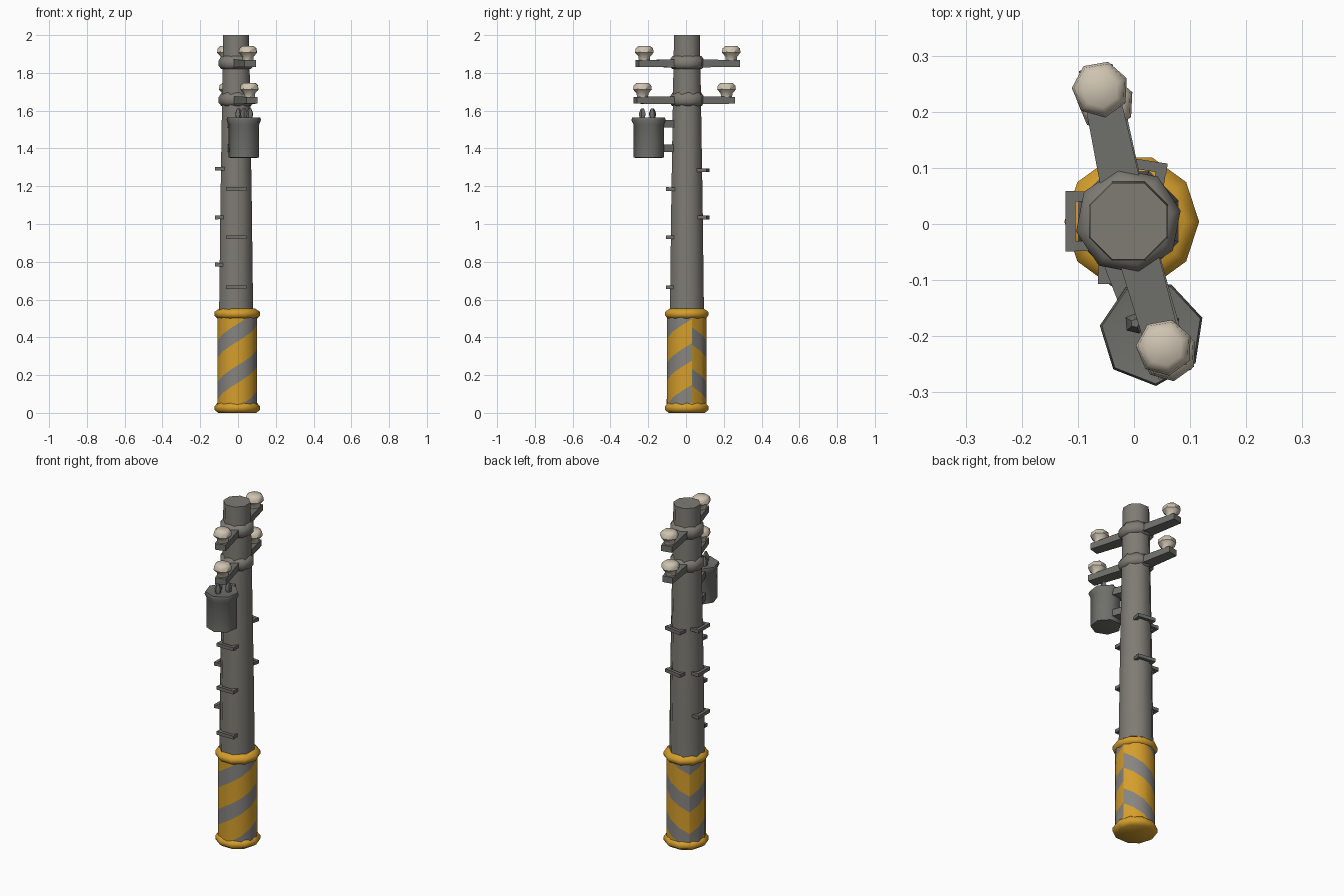
import bpy, bmesh, math
from mathutils import Vector, Matrix

if "Cube" in bpy.data.objects:
    bpy.data.objects.remove(bpy.data.objects["Cube"])


def material(name, rgb):
    m = bpy.data.materials.new(name)
    m.use_nodes = True
    m.diffuse_color = (*rgb, 1)
    m.node_tree.nodes["Principled BSDF"].inputs["Base Color"].default_value = (*rgb, 1)
    return m


CONCRETE = material("concrete_grey", (0.21, 0.20, 0.175))
STEEL = material("dark_steel", (0.16, 0.16, 0.145))
SLEEVE = material("sleeve_grey", (0.24, 0.23, 0.215))
YELLOW = material("warning_yellow", (0.66, 0.34, 0.025))
CERAMIC = material("cream_ceramic", (0.62, 0.55, 0.44))


def finish(name, bm, mats, angle=50):
    bmesh.ops.recalc_face_normals(bm, faces=bm.faces)
    mesh = bpy.data.meshes.new(name)
    bm.to_mesh(mesh)
    bm.free()
    for m in mats:
        mesh.materials.append(m)
    obj = bpy.data.objects.new(name, mesh)
    bpy.context.collection.objects.link(obj)
    bpy.ops.object.select_all(action="DESELECT")
    obj.select_set(True)
    bpy.context.view_layer.objects.active = obj
    bpy.ops.object.shade_smooth_by_angle(angle=math.radians(angle))
    return obj


def lathe(name, profile, centre, sides, mat, turn=0.0, angle=62):
    """Capped solid of revolution from (radius, height) pairs."""
    bm = bmesh.new()
    rings = []
    for r, z in profile:
        rings.append([bm.verts.new((centre[0] + r * math.cos(turn + math.tau * i / sides),
                                    centre[1] + r * math.sin(turn + math.tau * i / sides), z))
                      for i in range(sides)])
    for a, b in zip(rings, rings[1:]):
        for i in range(sides):
            j = (i + 1) % sides
            bm.faces.new((a[i], a[j], b[j], b[i]))
    bm.faces.new(rings[0][::-1])
    bm.faces.new(rings[-1])
    return finish(name, bm, [mat], angle)


def bar(name, start, end, width, height, mat, taper=1.0):
    """Box running from start to end, narrowing by taper."""
    start, end = Vector(start), Vector(end)
    along = (end - start).normalized()
    side = along.cross(Vector((0, 0, 1))).normalized()
    up = side.cross(along)
    bm = bmesh.new()
    bmesh.ops.create_cube(bm, size=1)
    for v in bm.verts:
        k = 1 if v.co.x < 0 else taper
        base = start if v.co.x < 0 else end
        v.co = base + side * v.co.y * width * k + up * v.co.z * height * k
    return finish(name, bm, [mat], 30)


# Tapered pole
AXIS = (-0.01, 0.005)
lathe("pole", [(0.097, 0.05), (0.097, 0.56), (0.09, 1.1), (0.078, 1.8), (0.074, 2.0)],
      AXIS, 8, CONCRETE, math.pi / 8)

# Striped sleeve: flat sheets are cut along the slanted edges, then wrapped
FOOT = (-0.004, 0.004)
RADIUS, Z0, Z1 = 0.107, 0.03, 0.53
PERIOD, DUTY, PHASE, SLOPE = 0.22, 0.58, 0.25, 0.065
LOW, MID = math.radians(135), math.radians(270)


def stripe_sheet(name, u0, u1, slope):
    def rise(u):
        return slope * (u - LOW) - SLOPE * (MID - LOW)

    columns = round(abs(u1 - u0) / math.radians(30))
    bm = bmesh.new()
    for i in range(columns):
        a = u0 + (u1 - u0) * i / columns
        b = u0 + (u1 - u0) * (i + 1) / columns
        bm.faces.new([bm.verts.new(p) for p in ((a, Z0, 0), (b, Z0, 0), (b, Z1, 0), (a, Z1, 0))])
    bmesh.ops.remove_doubles(bm, verts=bm.verts, dist=1e-5)
    for k in range(-3, 5):
        for edge in (0, DUTY):
            bmesh.ops.bisect_plane(bm, geom=bm.verts[:] + bm.edges[:] + bm.faces[:],
                                   plane_co=(LOW, PHASE + (k + edge) * PERIOD + rise(LOW), 0),
                                   plane_no=(-slope, 1, 0))
    for f in bm.faces:
        c = f.calc_center_median()
        g = (c.y - rise(c.x) - PHASE) / PERIOD
        f.material_index = 1 if g % 1 < DUTY else 0
    for v in bm.verts:
        u, z = v.co.x, v.co.y
        v.co = (FOOT[0] + RADIUS * math.cos(u), FOOT[1] + RADIUS * math.sin(u), z)
    finish(name, bm, [SLEEVE, YELLOW])


SEAM = math.radians(15)
stripe_sheet("sleeve_front", LOW, SEAM + math.tau, SLOPE)
stripe_sheet("sleeve_back", SEAM, LOW, -SLOPE)

# Yellow rings at both ends of the sleeve
lathe("sleeve_bottom_ring", [(0.1, 0), (0.12, 0.015), (0.12, 0.035), (0.106, 0.052)],
      FOOT, 10, YELLOW)
lathe("sleeve_top_ring", [(0.106, 0.5), (0.12, 0.515), (0.12, 0.535), (0.095, 0.552)],
      FOOT, 10, YELLOW)

# Cross-arms with collars and insulators: height, front tip, back tip
for level, z, front, back in (("upper", 1.85, (0.054, -0.22), (-0.06, 0.24)),
                              ("lower", 1.655, (0.062, -0.23), (-0.05, 0.215))):
    lathe(level + "_collar", [(0.08, z - 0.03), (0.095, z - 0.012), (0.095, z + 0.015), (0.078, z + 0.04)],
          AXIS, 8, CONCRETE, 0.2)
    for end, tip in (("front", front), ("back", back)):
        out = (Vector(tip) - Vector(AXIS)).normalized()
        root, far = Vector(AXIS) + out * 0.06, Vector(tip) + out * 0.04
        bar(f"{level}_{end}_arm", (*root, z), (*far, z), 0.072, 0.042, STEEL, 0.85)
        s = z + 0.012
        lathe(f"{level}_{end}_insulator",
              [(0.03, s), (0.032, s + 0.025), (0.051, s + 0.045), (0.047, s + 0.068), (0.033, s + 0.08)],
              tip, 7, CERAMIC, 0.4, 45)

# Transformer can with flared rim, bushings and brackets
CAN = (0.032, -0.195)
lathe("transformer_can", [(0.07, 1.35), (0.083, 1.352), (0.083, 1.525), (0.094, 1.55), (0.09, 1.563), (0.07, 1.56)],
      CAN, 7, STEEL, 0.3)
for i in range(3):
    t = math.tau * i / 3 + 0.5
    spot = (CAN[0] + 0.035 * math.cos(t), CAN[1] + 0.035 * math.sin(t))
    lathe(f"bushing_{i + 1}", [(0.013, 1.55), (0.02, 1.585), (0.008, 1.612)], spot, 5, STEEL, t)
for name, z in (("upper_bracket", 1.53), ("lower_bracket", 1.4)):
    bar(name, (-0.02, -0.05, z), (0.015, -0.14, z), 0.08, 0.04, STEEL)


# Climbing rungs: a bar held off the pole by two short stubs
def rung(name, angle, z, shift):
    turn = Matrix.Rotation(angle, 3, "Z")
    centre = Vector((*AXIS, z))

    def place(x, y):
        return centre + turn @ Vector((x, y, 0))

    bar(name, place(shift - 0.054, -0.103), place(shift + 0.054, -0.103), 0.018, 0.02, STEEL)
    for tag, x in (("a", shift - 0.044), ("b", shift + 0.044)):
        bar(f"{name}_stub_{tag}", place(x, -0.06), place(x, -0.1), 0.018, 0.018, STEEL)


for i, z in enumerate((0.665, 0.93, 1.185)):
    rung(f"front_rung_{i + 1}", 0, z, 0.0)
for i, z in enumerate((0.785, 1.035, 1.292)):
    rung(f"right_rung_{i + 1}", -math.pi / 2, z, 0.0)
for i, z in enumerate((1.035, 1.285)):
    rung(f"back_rung_{i + 1}", math.pi - 0.15, z, 0.0)
